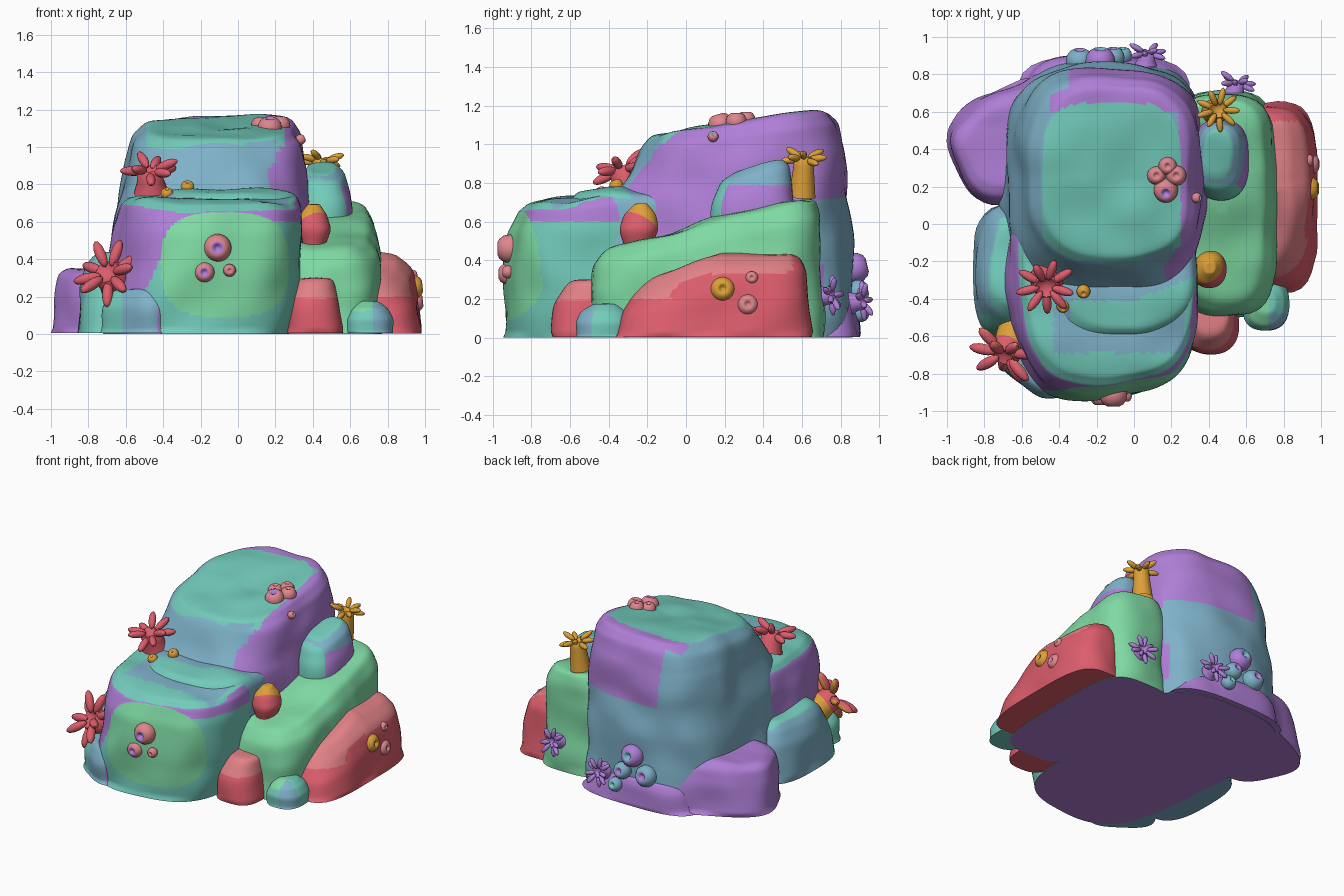
import bpy, bmesh, math
from mathutils import Vector, Matrix, noise

cube = bpy.data.objects.get("Cube")
if cube:
    bpy.data.objects.remove(cube, do_unlink=True)

# Palette (linear)
PALETTE = {
    "teal": (0.17, 0.60, 0.50), "blue": (0.21, 0.44, 0.58),
    "purple": (0.43, 0.21, 0.68), "green": (0.21, 0.70, 0.37),
    "red": (0.72, 0.11, 0.15), "light_red": (0.76, 0.22, 0.24),
    "pink": (0.73, 0.24, 0.27), "orange": (0.72, 0.35, 0.04),
}
NAMES = list(PALETTE)
MATS = []
for name, rgb in PALETTE.items():
    m = bpy.data.materials.new(name)
    m.use_nodes = True
    m.diffuse_color = (*rgb, 1)
    m.node_tree.nodes["Principled BSDF"].inputs["Base Color"].default_value = (*rgb, 1)
    MATS.append(m)


def finish(name, bm, rule, matrix=Matrix()):
    """Turn a bmesh into a smooth object, coloured by rule(centre, normal)."""
    bmesh.ops.recalc_face_normals(bm, faces=bm.faces)
    bm.normal_update()
    used = []
    for f in bm.faces:
        colour = rule(f.calc_center_median(), f.normal)
        if colour not in used:
            used.append(colour)
        f.material_index = used.index(colour)
        f.smooth = True
    me = bpy.data.meshes.new(name)
    bm.to_mesh(me)
    bm.free()
    for colour in used:
        me.materials.append(MATS[NAMES.index(colour)])
    ob = bpy.data.objects.new(name, me)
    ob.matrix_world = matrix
    bpy.context.collection.objects.link(ob)
    bpy.context.view_layer.objects.active = ob
    ob.select_set(True)
    bpy.ops.object.shade_smooth_by_angle(angle=math.radians(50))
    ob.select_set(False)


def rock(name, levels, rule, power=4, height=lambda x, y: 1, rot=0, steps=7, segs=52, rough=0.03):
    """Loft rounded boxes (z, x0, x1, y0, y1) upward, close the top, then soften."""
    z, x0, x1, y0, y1 = levels[-1]
    cx, cy = (x0 + x1) / 2, (y0 + y1) / 2
    tip = (z, cx - .01, cx + .01, cy - .01, cy + .01)
    stack = levels + [tip]
    sections = [[a + (b - a) * i / steps for a, b in zip(lo, hi)]
                for lo, hi in zip(stack, stack[1:]) for i in range(steps)] + [tip]
    spin = Matrix.Rotation(math.radians(rot), 3, 'Z')
    pivot = Vector((cx, cy, 0))
    bm = bmesh.new()
    rings = []
    for z, x0, x1, y0, y1 in sections:
        ring = []
        for k in range(segs):
            c, s = math.cos(math.tau * k / segs), math.sin(math.tau * k / segs)
            r = (abs(2 * c / (x1 - x0)) ** power + abs(2 * s / (y1 - y0)) ** power) ** (-1 / power)
            p = spin @ (Vector(((x0 + x1) / 2 + r * c, (y0 + y1) / 2 + r * s, z)) - pivot) + pivot
            p.z *= height(p.x, p.y)
            ring.append(bm.verts.new(p))
        rings.append(ring)
    for a, b in zip(rings, rings[1:]):
        for k in range(segs):
            j = (k + 1) % segs
            bm.faces.new((a[k], a[j], b[j], b[k]))
    bm.faces.new(rings[0][::-1])
    bm.faces.new(rings[-1])
    loose = [v for ring in rings[1:] for v in ring]
    for _ in range(8):
        bmesh.ops.smooth_vert(bm, verts=loose, factor=0.5, use_axis_x=True, use_axis_y=True, use_axis_z=True)
    bm.normal_update()
    for v in loose:
        v.co += v.normal * rough * noise.noise(v.co * 4)
    bmesh.ops.subdivide_edges(bm, edges=bm.edges, cuts=1, use_grid_fill=True)
    finish(name, bm, rule)


def aim(loc, direction, size=1):
    turn = Vector(direction).to_track_quat('Z', 'Y').to_matrix().to_4x4()
    return Matrix.Translation(loc) @ turn @ Matrix.Scale(size, 4)


def lathe(bm, profile, segs=24):
    verts = [bm.verts.new((r, 0, z)) for r, z in profile]
    edges = [bm.edges.new(e) for e in zip(verts, verts[1:])]
    bmesh.ops.spin(bm, geom=verts + edges, axis=(0, 0, 1), cent=(0, 0, 0), steps=segs, angle=math.tau)
    bmesh.ops.remove_doubles(bm, verts=bm.verts, dist=1e-4)


def bulb(name, loc, direction, size, colour, centre):
    """Round polyp with a small dimple."""
    bm = bmesh.new()
    lathe(bm, [(.5, -.85), (.87, -.5), (1, 0), (.92, .4), (.7, .72), (.45, .86), (.28, .8), (.18, .6), (0, .52)])
    finish(name, bm, lambda p, n: centre if p.xy.length < .42 and p.z > 0 else colour, aim(loc, direction, size))


def anemone(name, loc, direction, size, colour, stalk, under, petals=9):
    """Star of rounded petals around a cup on a stalk, with a coloured underside."""
    bm = bmesh.new()
    lathe(bm, [(.6, -stalk), (.46, -.3), (.46, 0), (.36, .14), (.2, 0), (0, -.05)])
    for k in range(petals):
        lift = (.4, -.1, .15)[k % 3]
        m = (Matrix.Rotation(math.tau * k / petals, 4, 'Z') @ Matrix.Rotation(-lift, 4, 'Y')
             @ Matrix.Translation((.65, 0, .02)) @ Matrix.Diagonal((.42, .16, .16, 1)))
        bmesh.ops.create_uvsphere(bm, u_segments=12, v_segments=8, radius=1, matrix=m)
    finish(name, bm, lambda p, n: under if p.z < -.16 or n.z < -.25 else colour, aim(loc, direction, size))


# Colour rules for the big rocks
def tall_colour(p, n):
    if n.z < -.9:
        return "purple"
    if n.z > .6 and p.y > -.2 and abs((p.x + .12) / .37) ** 4 + abs(max(0, p.y - .2) / .45) ** 4 < 1:
        return "teal"
    if p.y > .72 or n.y > .5:
        return "purple" if p.z > .72 and p.x > -.35 else "blue"
    if n.x > .4 or (n.z > .3 and p.x > .24) or (p.y > .6 and p.x > -.45):
        return "purple"
    return "blue"


def front_colour(p, n):
    if n.z < -.9:
        return "purple"
    if n.z > .65:
        return "blue" if p.y > -.69 and -.43 < p.x < .27 else "teal"
    if n.y < -.3 and abs((p.x + .07) / .34) ** 3 + abs((p.z - .37) / .28) ** 3 < 1:
        return "green"
    if p.z > .6 or (p.x < -.3 and p.z > .22 + max(0, 2.2 * (p.x + .5))):
        return "purple"
    return "teal"


# Main two-tier rock
rock("tall_rock", [(0, -.72, .40, -.45, .86), (.4, -.69, .39, -.42, .86), (.75, -.635, .37, -.38, .835),
                   (.9, -.605, .36, -.29, .81), (1.04, -.555, .335, -.22, .78), (1.11, -.48, .28, -.17, .72)],
     tall_colour, 3.2, lambda x, y: 1 + .12 * (y - .25), steps=10, segs=112)
rock("front_rock", [(0, -.69, .25, -.93, .25), (.3, -.69, .31, -.93, .25), (.55, -.66, .33, -.91, .25),
                    (.67, -.62, .32, -.87, .25), (.72, -.57, .29, -.81, .25)],
     front_colour, 2.9, lambda x, y: 1 + .06 * (y + .6), rot=7, steps=10, segs=112)
rock("ledge", [(.5, -.50, .345, -.62, .1), (.71, -.46, .34, -.60, .1), (.768, -.38, .3, -.55, .1)],
     lambda p, n: "teal" if n.z > .5 and p.y < -.41 + .4 * max(0, p.x) and p.x > -.34 else "blue", 2.8,
     lambda x, y: 1 - .08 * max(0, x), segs=72)

# Side rocks
rock("green_rock", [(0, .2, .77, -.50, .71), (.3, .2, .77, -.50, .71), (.5, .2, .75, -.47, .70), (.6, .25, .69, -.40, .66)],
     lambda p, n: "purple" if n.z < -.9 else "green", 4, lambda x, y: 1 + .42 * (y - .15), segs=80, steps=8)
rock("red_rock", [(.004, .55, .98, -.37, .65), (.2, .55, .965, -.35, .65), (.34, .56, .92, -.28, .64), (.42, .58, .84, -.18, .58)],
     lambda p, n: "light_red" if p.z > .2 and n.z > -.1 and (n.y < -.3 or (n.z > .4 and p.y < .55)) else "red", 3.6,
     lambda x, y: max(.5, min(1.03, .88 + .8 * y)), segs=72)
rock("left_rock", [(.004, -.99, -.11, .18, .76), (.2, -.985, -.12, .185, .75), (.32, -.96, -.16, .21, .72), (.365, -.90, -.24, .27, .67)],
     lambda p, n: "purple", 3.4, rot=25, segs=72)
rock("back_foot", [(.004, -.62, .30, .5, .90), (.14, -.58, .2, .5, .895), (.2, -.52, .08, .5, .87)], lambda p, n: "purple", 3)
rock("left_boulder", [(.004, -.86, -.5, -.62, .10), (.25, -.85, -.5, -.58, .09), (.36, -.81, -.5, -.5, .06), (.42, -.76, -.5, -.42, 0)],
     lambda p, n: "teal" if n.z > .7 or p.y < -.48 else "blue", 2.8)
rock("front_left_boulder", [(.004, -.73, -.29, -.89, -.58), (.14, -.72, -.30, -.89, -.58), (.24, -.66, -.35, -.85, -.6)],
     lambda p, n: "purple" if p.x > -.43 and p.z < .2 else "teal" if p.x < -.62 else "blue",
     3.2, rot=-35)
rock("front_red_boulder", [(.004, .25, .56, -.69, -.3), (.17, .27, .55, -.68, -.3), (.29, .32, .51, -.60, -.3)],
     lambda p, n: "light_red" if p.z > .19 else "red", 3)
rock("small_boulder", [(.004, .58, .83, -.57, -.28), (.08, .57, .84, -.58, -.27), (.14, .6, .81, -.55, -.3), (.175, .65, .76, -.48, -.36)],
     lambda p, n: "green" if n.z > .5 and p.x < .72 else "blue" if n.y < -.3 and n.x > .1 else "teal", 2.5)
rock("orange_cap_boulder", [(.47, .34, .47, -.32, -.16), (.56, .31, .50, -.35, -.13), (.64, .33, .48, -.33, -.15), (.7, .37, .44, -.27, -.2)],
     lambda p, n: "orange" if p.z + .6 * (p.y + .24) - .5 * (p.x - .4) > .6 else "red", 2.3)
rock("upper_boulder", [(.6, .3, .60, .15, .56), (.76, .31, .60, .15, .56), (.86, .33, .57, .18, .54), (.9, .37, .52, .26, .5)],
     lambda p, n: "teal" if n.z > .85 or n.y < -.55 else "purple" if p.z < .79 else "blue", 2.8,
     lambda x, y: 1 + .28 * (y - .42))

# Anemones
anemone("upper_red_anemone", (-.47, -.33, .865), (-.05, -.35, 1), .155, "red", .75, "red")
anemone("lower_red_anemone", (-.69, -.69, .32), (-.42, -.75, .5), .185, "red", .9, "orange")
anemone("orange_anemone", (.45, .61, .92), (.1, .05, 1), .115, "orange", 1.7, "orange")
anemone("back_purple_anemone", (.07, .91, .19), (.1, 1, .2), .10, "purple", .6, "purple")
anemone("side_purple_anemone", (.55, .75, .22), (.25, 1, .15), .10, "purple", .6, "purple")

# Dimpled polyps
FRONT, SIDE, UP, BACK = (0, -1, 0), (1, 0, .1), (0, 0, 1), (0, 1, .25)
for name, loc, direction, size, colour, centre in [
    ("front_polyp_large", (-.11, -.91, .46), FRONT, .075, "pink", "purple"),
    ("front_polyp_medium", (-.18, -.92, .33), FRONT, .056, "pink", "purple"),
    ("front_polyp_small", (-.045, -.92, .34), FRONT, .034, "pink", "pink"),
    ("top_polyp_front", (.17, .18, 1.10), (0, -.3, 1), .066, "pink", "purple"),
    ("top_polyp_right", (.225, .26, 1.115), UP, .055, "pink", "pink"),
    ("top_polyp_left", (.12, .26, 1.115), UP, .05, "pink", "pink"),
    ("top_polyp_back", (.18, .31, 1.125), UP, .05, "pink", "pink"),
    ("shoulder_polyp", (.335, .14, 1.04), (1, 0, .6), .028, "pink", "blue"),
    ("side_polyp_orange", (.93, .19, .25), SIDE, .066, "orange", "orange"),
    ("side_polyp_pink", (.94, .32, .17), SIDE, .057, "pink", "pink"),
    ("side_polyp_small", (.93, .34, .31), SIDE, .034, "pink", "pink"),
    ("ledge_polyp_right", (-.27, -.36, .785), (0, -.5, 1), .037, "orange", "orange"),
    ("ledge_polyp_left", (-.38, -.44, .75), (0, -.5, 1), .034, "orange", "orange"),
    ("back_polyp_top", (-.18, .87, .36), BACK, .08, "purple", "blue"),
    ("back_polyp_left", (-.11, .89, .24), BACK, .06, "blue", "purple"),
    ("back_polyp_right", (-.29, .87, .24), BACK, .075, "blue", "purple"),
    ("back_polyp_low", (-.06, .90, .13), BACK, .05, "blue", "teal"),
]:
    bulb(name, loc, direction, size, colour, centre)
